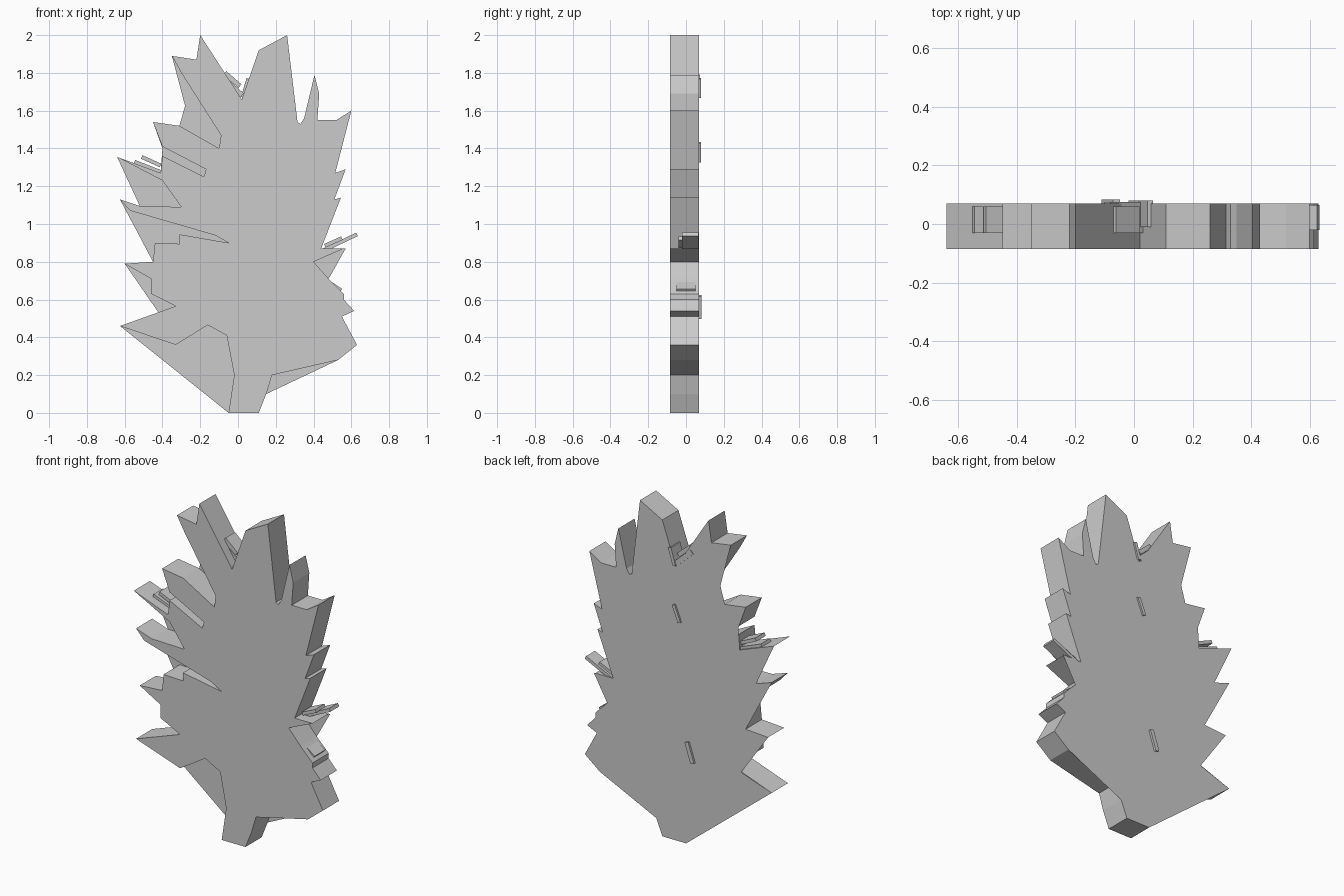
import bpy, bmesh, math
from mathutils import Matrix, Vector

if "Cube" in bpy.data.objects:
    bpy.data.objects.remove(bpy.data.objects["Cube"])

FRONT, BACK = -0.085, 0.07

# left edge of the front face, bottom to top (deep cuts)
left_front = [(-.05, 0), (-.02, .2), (-.06, .41), (-.16, .465), (-.33, .36), (-.625, .46),
              (-.33, .565), (-.46, .63), (-.46, .71), (-.60, .79), (-.45, .80), (-.44, .90),
              (-.31, .895), (-.31, .945), (-.05, .90), (-.12, .94), (-.57, 1.07), (-.625, 1.13),
              (-.52, 1.095), (-.30, 1.09), (-.40, 1.23), (-.64, 1.355), (-.41, 1.27),
              (-.40, 1.36), (-.18, 1.25), (-.17, 1.29), (-.40, 1.41), (-.45, 1.54),
              (-.31, 1.52), (-.10, 1.40), (-.09, 1.47), (-.30, 1.80), (-.35, 1.89)]
# left edge of the back face (shallow cuts)
left_back = [(-.05, 0), (-.625, .46), (-.42, .53), (-.60, .79), (-.45, .80), (-.625, 1.13),
             (-.52, 1.095), (-.64, 1.355), (-.41, 1.27), (-.40, 1.40), (-.45, 1.54),
             (-.31, 1.52), (-.28, 1.625), (-.35, 1.89)]
# crown and right edge, top to bottom
crown = [(-.22, 1.87), (-.20, 2.0), (.02, 1.66), (.11, 1.92), (.26, 2.0), (.315, 1.54),
         (.33, 1.53), (.35, 1.56), (.405, 1.79), (.43, 1.69), (.42, 1.55), (.52, 1.55),
         (.60, 1.60), (.515, 1.27), (.57, 1.29), (.51, 1.13), (.545, 1.14), (.44, .87)]
right_low = [(.48, .71), (.56, .63), (.56, .60), (.615, .54), (.55, .51), (.63, .36), (.53, .28)]

front_outline = left_front + crown + [(.56, .87), (.40, .80)] + right_low + [(.18, .2), (.15, .1), (.11, 0)]
back_outline = left_back + crown + [(.57, .87)] + right_low + [(.15, .1), (.11, 0)]


def make_object(name, bm):
    mesh = bpy.data.meshes.new(name)
    bm.to_mesh(mesh)
    bm.free()
    ob = bpy.data.objects.new(name, mesh)
    bpy.context.collection.objects.link(ob)
    return ob


# main leaf slab: front face, side walls, back face
bm = bmesh.new()
f = [bm.verts.new((x, FRONT, z)) for x, z in front_outline]
r = [bm.verts.new((x, BACK, z)) for x, z in front_outline]
b = [bm.verts.new((x, BACK, z)) for x, z in back_outline]
caps = [bm.faces.new(f[::-1]), bm.faces.new(b)]
n = len(f)
for i in range(n):
    j = (i + 1) % n
    bm.faces.new((f[i], f[j], r[j], r[i]))
for cap in caps:
    cap.normal_update()
    if cap.normal.y * cap.verts[0].co.y < 0:
        cap.normal_flip()
bmesh.ops.triangulate(bm, faces=caps)
make_object("leaf_slab", bm)


def bar(name, start, end, y0, y1, thick):
    """Thin bar running between two points of the front plane."""
    a, c = Vector((start[0], 0, start[1])), Vector((end[0], 0, end[1]))
    d = c - a
    mid = (a + c) / 2 + Vector((0, (y0 + y1) / 2, 0))
    bm = bmesh.new()
    m = (Matrix.Translation(mid) @ Matrix.Rotation(-math.atan2(d.z, d.x), 4, 'Y')
         @ Matrix.Diagonal((d.length, y1 - y0, thick, 1)))
    bmesh.ops.create_cube(bm, size=1, matrix=m)
    make_object(name, bm)


# stacked slivers lodged in the notches
bar("top_sliver_wide", (-.09, 1.78), (.02, 1.68), -.03, .075, .03)
bar("top_sliver_narrow", (-.07, 1.80), (.01, 1.73), -.03, .06, .025)
bar("top_sliver_cross", (.025, 1.67), (.055, 1.77), -.01, .08, .02)
bar("left_sliver_wide", (-.55, 1.325), (-.41, 1.27), -.03, .06, .03)
bar("left_sliver_narrow", (-.51, 1.355), (-.41, 1.31), -.03, .06, .02)
bar("right_sliver_wide", (.42, .845), (.63, .945), -.02, .065, .02)
bar("right_sliver_narrow", (.46, .885), (.55, .925), -.04, .05, .02)
bar("low_sliver", (.48, .68), (.54, .64), -.05, .05, .04)

# thin ridges breaking through the back face
bar("back_ridge_upper", (-.01, 1.33), (.03, 1.43), .0, .08, .02)
bar("back_ridge_lower", (-.10, .50), (-.06, .62), .0, .083, .025)
